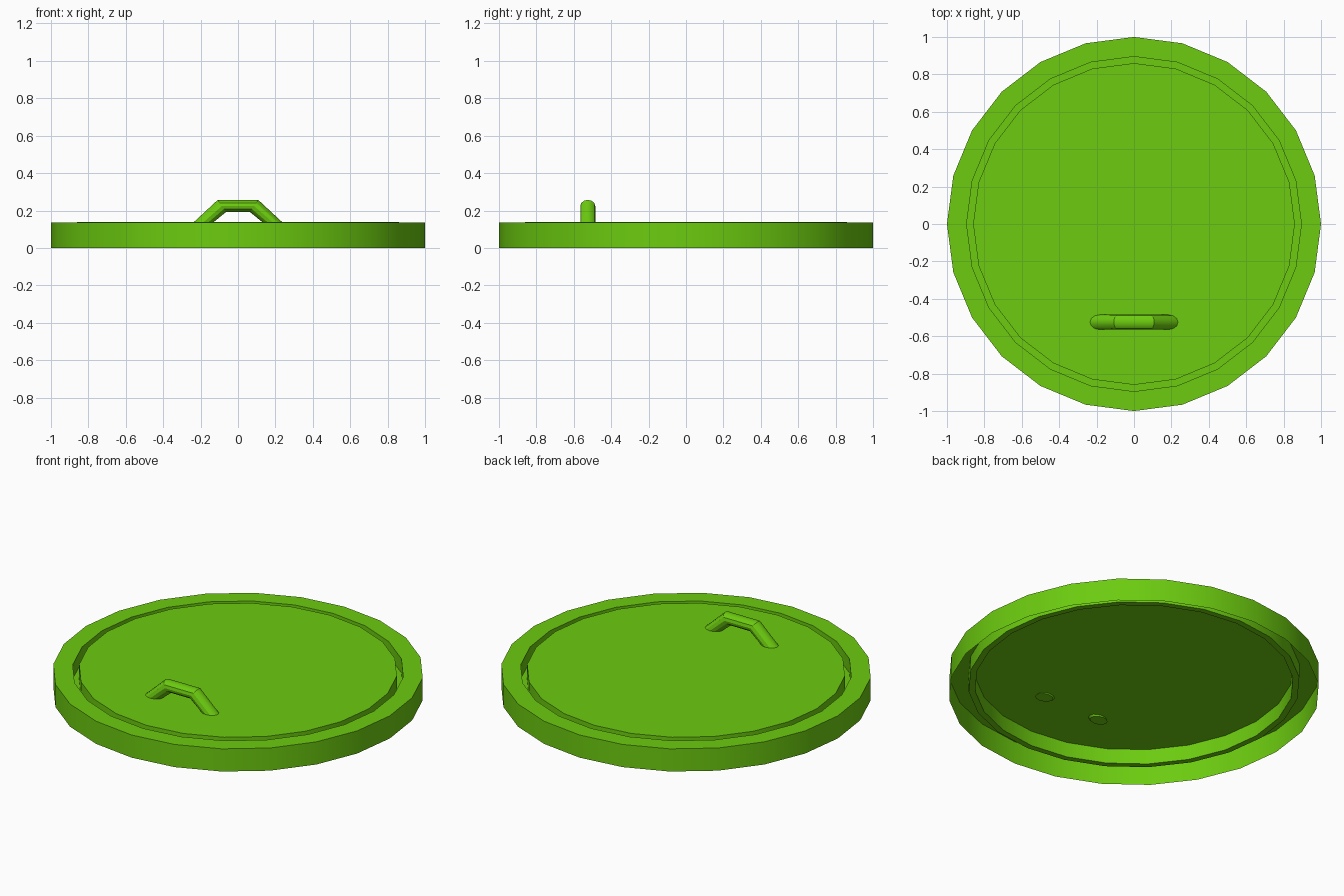
import bpy, bmesh, math

if "Cube" in bpy.data.objects:
    bpy.data.objects.remove(bpy.data.objects["Cube"])

green = bpy.data.materials.new("green")
green.diffuse_color = (0.15, 0.60, 0.005, 1)
green.use_nodes = True
green.node_tree.nodes["Principled BSDF"].inputs["Base Color"].default_value = green.diffuse_color


def skin(name, loops, cap_start, cap_end, closed):
    """Bridge a list of vertex loops into one smooth-by-angle object."""
    bm = bmesh.new()
    rings = [[bm.verts.new(p) for p in loop] for loop in loops]
    for a, b in zip(rings, rings[1:]):
        n = len(a)
        for j in range(n):
            k = (j + 1) % n
            bm.faces.new((a[j], a[k], b[k], b[j]))
    if cap_start:
        bm.faces.new(rings[0][::-1])
    if cap_end:
        bm.faces.new(rings[-1])
    if closed:
        bmesh.ops.recalc_face_normals(bm, faces=bm.faces[:])
    mesh = bpy.data.meshes.new(name)
    bm.to_mesh(mesh)
    bm.free()
    mesh.materials.append(green)
    ob = bpy.data.objects.new(name, mesh)
    bpy.context.collection.objects.link(ob)
    bpy.ops.object.select_all(action='DESELECT')
    ob.select_set(True)
    bpy.context.view_layer.objects.active = ob
    bpy.ops.object.shade_smooth_by_angle(angle=math.radians(30))
    return ob


def circle(r, z, n=24):
    return [(r * math.cos(math.tau * i / n), r * math.sin(math.tau * i / n), z)
            for i in range(n)]


# Lid shell, open underneath: outer wall, rim, groove, raised centre disc
profile = [(1, 0), (1, 0.135), (0.895, 0.135), (0.895, 0.05),
           (0.86, 0.05), (0.86, 0.139)]
skin("lid", [circle(r, z) for r, z in profile], False, True, False)

# Handle: oval sections given by their outer and inner points in the xz plane
half = [((0.245, 0.13), (0.14, 0.13)), ((0.108, 0.257), (0.064, 0.192))]
sections = half + [((-o[0], o[1]), (-i[0], i[1])) for o, i in reversed(half)]


def oval(outer, inner, y=-0.525, width=0.04, n=12):
    loop = []
    for k in range(n):
        a = math.tau * k / n
        t = (1 + math.cos(a)) / 2
        loop.append((inner[0] + (outer[0] - inner[0]) * t,
                     y + width * math.sin(a),
                     inner[1] + (outer[1] - inner[1]) * t))
    return loop


skin("handle", [oval(o, i) for o, i in sections], True, True, True)
